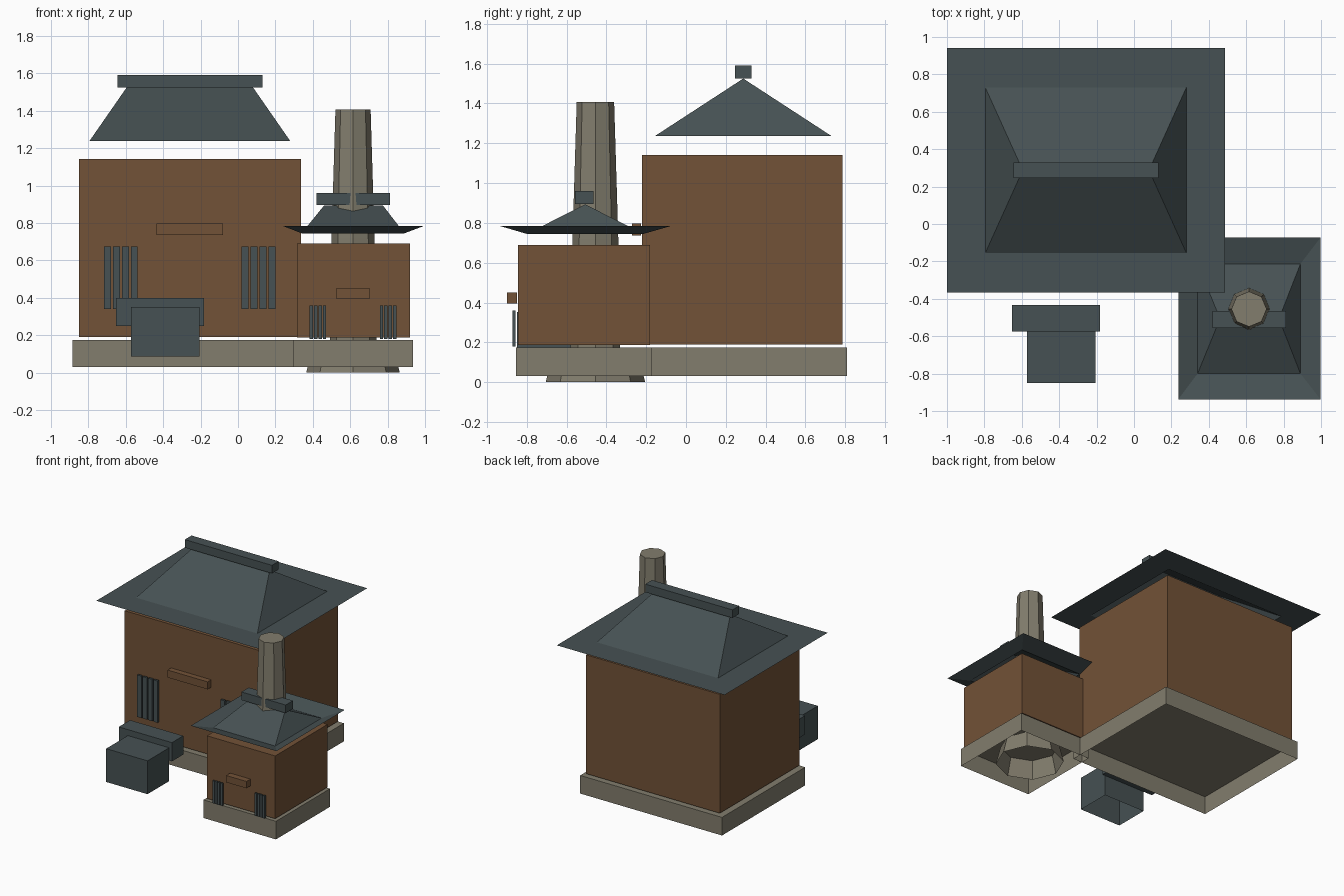
import bpy, bmesh, math

if "Cube" in bpy.data.objects:
    bpy.data.objects.remove(bpy.data.objects["Cube"])


def material(name, rgb):
    m = bpy.data.materials.new(name)
    lin = [((c / 255 + 0.055) / 1.055) ** 2.4 for c in rgb]
    m.diffuse_color = (*lin, 1)
    m.use_nodes = True
    m.node_tree.nodes["Principled BSDF"].inputs["Base Color"].default_value = m.diffuse_color
    return m


WOOD = material("brown wood", (114, 82, 55))
SLATE = material("slate", (70, 81, 83))
STONE = material("stone", (130, 125, 109))


def finish(name, bm, mat):
    me = bpy.data.meshes.new(name)
    bm.to_mesh(me)
    bm.free()
    me.materials.append(mat)
    ob = bpy.data.objects.new(name, me)
    bpy.context.collection.objects.link(ob)
    return ob


def box(name, x, y, z, mat, open_bottom=False):
    bm = bmesh.new()
    bmesh.ops.create_cube(bm, size=1)
    for v in bm.verts:
        v.co = [a[0] + (c + 0.5) * (a[1] - a[0]) for c, a in zip(v.co, (x, y, z))]
    if open_bottom:
        bm.normal_update()
        low = [f for f in bm.faces if f.normal.z < -0.5]
        bmesh.ops.delete(bm, geom=low, context='FACES_ONLY')
    return finish(name, bm, mat)


def rect(bm, x, y, z):
    return [bm.verts.new((a, b, z)) for a, b in
            ((x[0], y[0]), (x[1], y[0]), (x[1], y[1]), (x[0], y[1]))]


def hip_roof(name, outer, z_out, inner, z_in, ridge_x, ridge_z):
    # open sheet: eave ring, then hipped slopes up to a ridge line
    bm = bmesh.new()
    o = rect(bm, *outer, z_out)
    i = rect(bm, *inner, z_in)
    for k in range(4):
        n = (k + 1) % 4
        bm.faces.new((o[k], o[n], i[n], i[k]))
    ym = sum(inner[1]) / 2
    a, b = [bm.verts.new((x, ym, ridge_z)) for x in ridge_x]
    bm.faces.new((i[0], i[1], b, a))
    bm.faces.new((i[1], i[2], b))
    bm.faces.new((i[2], i[3], a, b))
    bm.faces.new((i[3], i[0], a))
    return finish(name, bm, SLATE)


def octagon_stack(name, cx, cy, profile, mat):
    # octagonal column from (radius, height) pairs, capped on top, open below
    bm = bmesh.new()
    rings = [[bm.verts.new((cx + r * math.cos(k * math.pi / 4),
                            cy + r * math.sin(k * math.pi / 4), z))
              for k in range(8)] for r, z in profile]
    for lo, hi in zip(rings, rings[1:]):
        for k in range(8):
            n = (k + 1) % 8
            bm.faces.new((lo[k], lo[n], hi[n], hi[k]))
    bm.faces.new(rings[-1])
    return finish(name, bm, mat)


def window_bars(name, x0, width, pitch, y, z):
    for k in range(4):
        x = x0 + k * pitch
        box(f"{name}_{k + 1}", (x, x + width), y, z, SLATE)


# main hall
box("hall_base", (-0.885, 0.372), (-0.245, 0.808), (0.03, 0.175), STONE, True)
box("hall_walls", (-0.85, 0.337), (-0.22, 0.785), (0.19, 1.142), WOOD)
hip_roof("hall_roof", ((-1.0, 0.487), (-0.365, 0.94)), 1.237,
         ((-0.795, 0.28), (-0.155, 0.73)), 1.237, (-0.595, 0.08), 1.525)
box("hall_ridge", (-0.643, 0.13), (0.245, 0.33), (1.525, 1.59), SLATE)
box("hall_sign", (-0.435, -0.08), (-0.27, -0.225), (0.737, 0.797), WOOD)
for side, x in (("left", -0.717), ("right", 0.02)):
    window_bars(f"hall_{side}_bar", x, 0.037, 0.048, (-0.252, -0.235), (0.34, 0.675))

# side annex
box("annex_base", (0.293, 0.935), (-0.855, -0.17), (0.03, 0.175), STONE, True)
box("annex_walls", (0.315, 0.92), (-0.843, -0.18), (0.187, 0.69), WOOD)
hip_roof("annex_roof", ((0.237, 0.997), (-0.937, -0.073)), 0.785,
         ((0.34, 0.89), (-0.80, -0.213)), 0.745, (0.46, 0.775), 0.893)
box("annex_ridge", (0.42, 0.813), (-0.557, -0.465), (0.895, 0.96), SLATE)
box("annex_sign", (0.525, 0.705), (-0.90, -0.85), (0.395, 0.45), WOOD)
for side, x in (("left", 0.383), ("right", 0.758)):
    window_bars(f"annex_{side}_bar", x, 0.018, 0.0235, (-0.872, -0.857), (0.18, 0.36))

# chimney with a wide octagonal foot
octagon_stack("chimney_foot", 0.615, -0.455, ((0.25, 0.0), (0.215, 0.14)), STONE)
octagon_stack("chimney", 0.615, -0.455, ((0.125, 0.14), (0.115, 0.72), (0.094, 1.407)), STONE)

# porch hood in front of the hall
box("porch_front", (-0.573, -0.207), (-0.85, -0.576), (0.085, 0.352), SLATE, True)
box("porch_back", (-0.653, -0.182), (-0.576, -0.433), (0.25, 0.40), SLATE)
